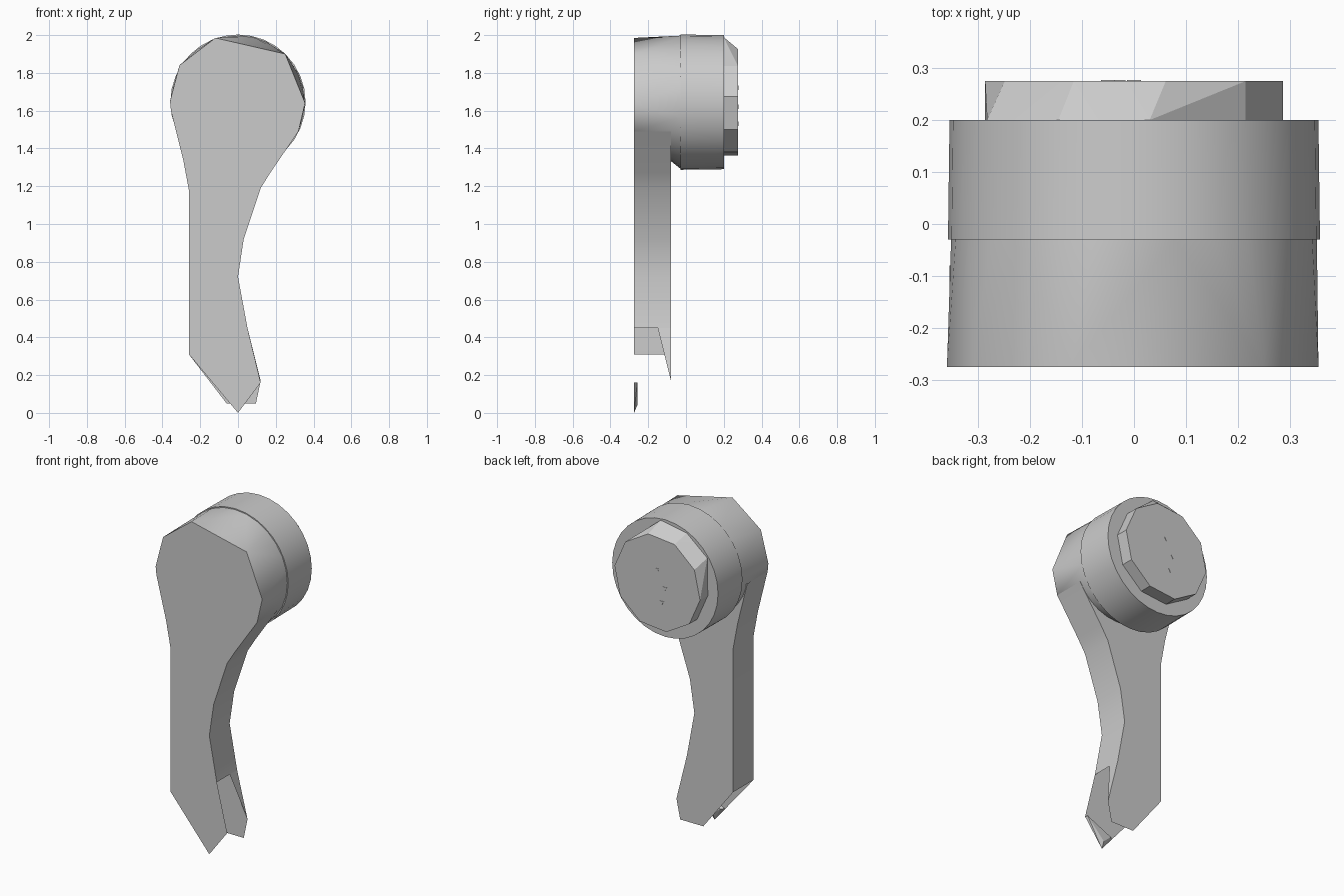
import bpy, bmesh
from math import sin, cos, radians, pi

cube = bpy.data.objects.get("Cube")
if cube:
    bpy.data.objects.remove(cube, do_unlink=True)

grey = bpy.data.materials.new("plain grey")
grey.use_nodes = True
grey.diffuse_color = (0.6, 0.6, 0.6, 1)
grey.node_tree.nodes["Principled BSDF"].inputs["Base Color"].default_value = (0.6, 0.6, 0.6, 1)

HUB = 1.645      # height of the pivot axis
FRONT, BACK = -0.275, -0.08


def finish(name, bm, angle=35):
    bmesh.ops.recalc_face_normals(bm, faces=bm.faces)
    mesh = bpy.data.meshes.new(name)
    bm.to_mesh(mesh)
    bm.free()
    mesh.materials.append(grey)
    ob = bpy.data.objects.new(name, mesh)
    bpy.context.collection.objects.link(ob)
    bpy.ops.object.select_all(action='DESELECT')
    ob.select_set(True)
    bpy.context.view_layer.objects.active = ob
    bpy.ops.object.shade_smooth_by_angle(angle=radians(angle))
    return ob


def ring(radius, y, sides, start=0.0, cx=0.0, cz=HUB):
    return [(cx + radius * cos(start + 2 * pi * i / sides), y,
             cz + radius * sin(start + 2 * pi * i / sides)) for i in range(sides)]


def hull(name, points, angle=35):
    bm = bmesh.new()
    for p in points:
        bm.verts.new(p)
    res = bmesh.ops.convex_hull(bm, input=bm.verts)
    loose = [v for v in res["geom_interior"] if isinstance(v, bmesh.types.BMVert)]
    bmesh.ops.delete(bm, geom=loose, context='VERTS')
    bmesh.ops.dissolve_limit(bm, angle_limit=0.01, verts=bm.verts, edges=bm.edges)
    return finish(name, bm, angle)


# Head: coarse front outline blending into the round drum
face = [(0.32, 1.49), (0.355, 1.64), (0.25, 1.90), (-0.12, 1.985),
        (-0.31, 1.84), (-0.36, 1.65), (-0.355, 1.60)]
hull("head", [(x, FRONT, z) for x, z in face] + ring(0.352, -0.03, 28))

# Drum and faceted rear boss
hull("drum", ring(0.358, -0.03, 32) + ring(0.355, 0.2, 32))
flare = [(0.345 * cos(radians(a)), 0.2, HUB + 0.345 * sin(radians(a))) for a in (85, 115, 145)]
hull("rear_boss", ring(0.288, 0.275, 10, 0.1) + ring(0.288, 0.198, 10, 0.1) + flare, 10)

# Small triangular marks on the boss
for i, (x, z) in enumerate([(0.0, 0.08), (-0.05, -0.02), (-0.03, -0.11)]):
    hull(f"boss_mark_{i + 1}", ring(0.016, 0.27, 3, -pi / 2, x, HUB + z)
         + ring(0.016, 0.277, 3, -pi / 2, x, HUB + z), 10)

# Lever arm: hollow shell, open at the lower end
right = [(0.32, 1.49), (0.17, 1.27), (0.12, 1.19), (0.03, 0.92), (0.0, 0.72), (0.05, 0.45)]
left = [(-0.26, 0.31), (-0.26, 1.18), (-0.29, 1.34), (-0.355, 1.60)]
front_tip = [(0.12, 0.16), (0.0, 0.0)]
back_tip = [(0.12, 0.17), (0.095, 0.05), (-0.06, 0.05)]

bm = bmesh.new()


def row(points, y):
    return [bm.verts.new((x, y, z)) for x, z in points]


fr, fl, br, bl = row(right, FRONT), row(left, FRONT), row(right, BACK), row(left, BACK)
ft, bt = row(front_tip, FRONT), row(back_tip, BACK)
bm.faces.new(fr + ft + fl)
bm.faces.new((br + bt + bl)[::-1])
for f, b in ((fr, br), (fl, bl)):
    for i in range(len(f) - 1):
        bm.faces.new((f[i], b[i], b[i + 1], f[i + 1]))
# Tapering remainder of the side wall beside the opening
mid = bm.verts.new((0.05, -0.15, 0.45))
bm.faces.new((mid, br[-1], bt[0]))
finish("lever_arm", bm)

# Turned-in lip at the front point
hull("front_lip", [(x, y, z) for y, points in (
    (FRONT, [(0.12, 0.16), (0.0, 0.0), (-0.07, 0.085)]),
    (-0.258, [(0.115, 0.16), (0.0, 0.04), (-0.05, 0.085)])) for x, z in points], 10)
